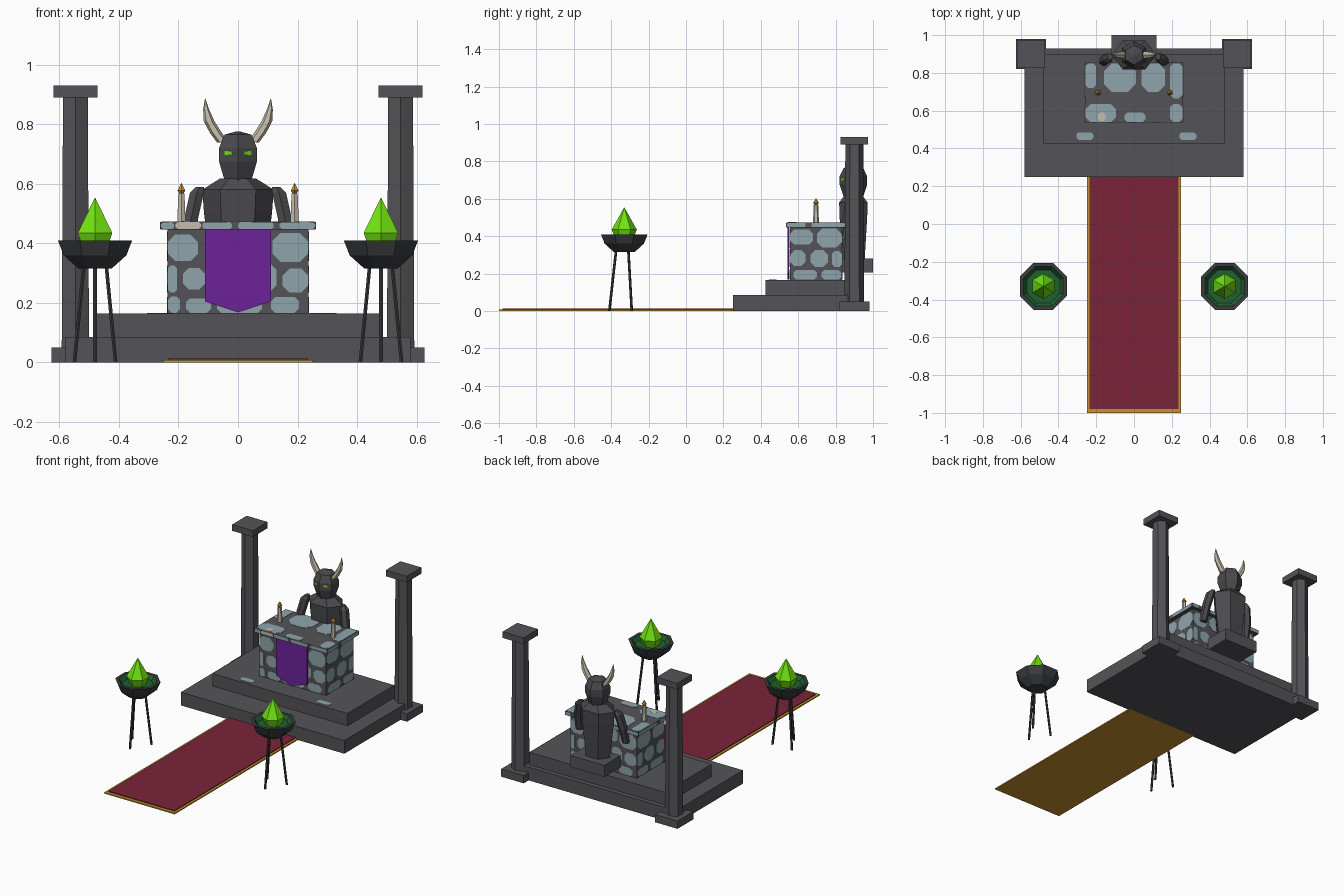
import bpy, bmesh, math
from mathutils import Vector

if "Cube" in bpy.data.objects:
    bpy.data.objects.remove(bpy.data.objects["Cube"])


def mat(name, r, g, b):
    m = bpy.data.materials.new(name)
    lin = [((c / 255 + 0.055) / 1.055) ** 2.4 if c > 10 else c / 255 / 12.92 for c in (r, g, b)]
    m.diffuse_color = (*lin, 1)
    m.use_nodes = True
    m.node_tree.nodes["Principled BSDF"].inputs["Base Color"].default_value = m.diffuse_color
    return m


STONE = mat("dark_stone", 84, 84, 88)
LIGHT = mat("pale_blue_stone", 143, 165, 172)
PURPLE = mat("purple_cloth", 108, 35, 152)
GREEN = mat("glowing_green", 112, 226, 16)
DEEP = mat("deep_green", 32, 96, 46)
RED = mat("crimson_carpet", 122, 36, 56)
GOLD = mat("gold", 198, 148, 46)
ARMOUR = mat("dark_armour", 74, 74, 78)
IRON = mat("iron", 58, 60, 63)
IVORY = mat("ivory", 198, 190, 172)


def finish(name, bm, *mats):
    bmesh.ops.recalc_face_normals(bm, faces=bm.faces)
    me = bpy.data.meshes.new(name)
    bm.to_mesh(me)
    bm.free()
    for m in mats:
        me.materials.append(m)
    ob = bpy.data.objects.new(name, me)
    bpy.context.collection.objects.link(ob)
    return ob


def box(name, m, x0, x1, y0, y1, z0, z1):
    bm = bmesh.new()
    bmesh.ops.create_cube(bm, size=1)
    for v in bm.verts:
        v.co = ((x0 + x1) / 2 + v.co.x * (x1 - x0), (y0 + y1) / 2 + v.co.y * (y1 - y0),
                (z0 + z1) / 2 + v.co.z * (z1 - z0))
    return finish(name, bm, m)


def loft(name, m, rings, n=6, phase=90):
    """Skin horizontal n-gon rings given as (x, y, z, rx, ry)."""
    bm = bmesh.new()
    loops = []
    for x, y, z, rx, ry in rings:
        a = [math.radians(phase) + math.tau * i / n for i in range(n)]
        loops.append([bm.verts.new((x + rx * math.cos(t), y + ry * math.sin(t), z)) for t in a])
    for lo, hi in zip(loops, loops[1:]):
        for i in range(n):
            j = (i + 1) % n
            bm.faces.new((lo[i], lo[j], hi[j], hi[i]))
    bm.faces.new(loops[0])
    bm.faces.new(loops[-1])
    return finish(name, bm, m)


def plate(bm, pts, origin, u, v, depth):
    """Thin slab from a 2D outline on the plane origin + u, v."""
    o, u, v = Vector(origin), Vector(u), Vector(v)
    n = u.cross(v) * depth
    lo = [bm.verts.new(o + u * a + v * b) for a, b in pts]
    hi = [bm.verts.new(p.co + n) for p in lo]
    bm.faces.new(lo)
    bm.faces.new(hi)
    for i in range(len(pts)):
        j = (i + 1) % len(pts)
        bm.faces.new((lo[i], lo[j], hi[j], hi[i]))


def cobble(bm, a0, a1, b0, b1, origin, u, v):
    c = 0.28 * min(a1 - a0, b1 - b0)
    pts = [(a0 + c, b0), (a1 - c, b0), (a1, b0 + c), (a1, b1 - c),
           (a1 - c, b1), (a0 + c, b1), (a0, b1 - c), (a0, b0 + c)]
    plate(bm, pts, origin, u, v, 0.002)


# Carpet with gold border
box("carpet_border", GOLD, -0.25, 0.25, -1, 0.26, 0, 0.008)
box("carpet", RED, -0.235, 0.235, -0.98, 0.26, 0.004, 0.013)

# Stepped dais
box("dais_lower_step", STONE, -0.58, 0.58, 0.25, 0.93, 0, 0.085)
box("dais_upper_step", STONE, -0.48, 0.48, 0.425, 0.9, 0.08, 0.165)

# Altar
box("altar_body", STONE, -0.236, 0.236, 0.555, 0.835, 0.16, 0.45)
box("altar_slab", STONE, -0.26, 0.26, 0.537, 0.855, 0.447, 0.472)

# Pale cobbles on the altar: front/back, sides, top, slab edges
X, Y, Z = Vector((1, 0, 0)), Vector((0, 1, 0)), Vector((0, 0, 1))
bm = bmesh.new()
front = [(-.235, -.135, .34, .43), (-.235, -.205, .235, .325), (-.185, -.11, .245, .318),
         (-.235, -.195, .167, .222), (-.175, -.09, .167, .215), (-.11, .02, .35, .44),
         (-.08, .04, .235, .325), (.04, .1, .36, .44), (.06, .13, .24, .33), (-.07, .08, .167, .215),
         (.115, .235, .338, .435), (.15, .235, .235, .315), (.11, .205, .167, .22)]
for f in front:
    cobble(bm, *f, (0, 0.555, 0), X, Z)
    cobble(bm, *f, (0, 0.835, 0), -X, Z)
side = [(.557, .68, .355, .435), (.70, .833, .34, .44), (.557, .64, .24, .325),
        (.665, .76, .235, .325), (.78, .833, .235, .32), (.575, .7, .167, .22), (.725, .83, .167, .218)]
for a0, a1, b0, b1 in side:
    cobble(bm, a0, a1, b0, b1, (0.236, 0, 0), Y, Z)
    cobble(bm, -a1, -a0, b0, b1, (-0.236, 0, 0), -Y, Z)
for f in [(-.257, -.2, .72, .85), (-.16, .01, .7, .85), (.04, .165, .7, .85), (.19, .257, .665, .85),
          (-.257, -.095, .54, .635), (-.05, .06, .54, .59), (.19, .257, .54, .635)]:
    cobble(bm, *f, (0, 0, 0.472), X, Y)
for a0, a1 in [(-.258, -.215), (-.12, -.02), (.0, .12), (.14, .258)]:
    cobble(bm, a0, a1, .448, .471, (0, 0.537, 0), X, Z)
    cobble(bm, a0, a1, .448, .471, (0, 0.855, 0), -X, Z)
for a0, a1 in [(.54, .64), (.67, .85)]:
    cobble(bm, a0, a1, .448, .471, (0.26, 0, 0), Y, Z)
    cobble(bm, -a1, -a0, .448, .471, (-0.26, 0, 0), -Y, Z)
for x in (-.26, .285):
    cobble(bm, x - .045, x + .045, .445, .485, (0, 0, 0.165), X, Y)
finish("altar_cobbles", bm, LIGHT)

# Wax spill on the slab corner
bm = bmesh.new()
cobble(bm, -.19, -.15, .545, .59, (0, 0, 0.473), X, Y)
cobble(bm, -.21, -.125, .449, .471, (0, 0.537, 0), X, Z)
finish("wax_spill", bm, IVORY)

# Pointed banner
bm = bmesh.new()
plate(bm, [(-.11, .447), (-.11, .205), (0, .168), (.11, .205), (.11, .447)], (0, 0.552, 0), X, Z, 0.008)
finish("banner", bm, PURPLE)

# Bench and seated figure
box("bench", STONE, -0.12, 0.12, 0.80, 1.0, 0.205, 0.28)
CY = 0.895
loft("torso", ARMOUR, [(0, CY, .28, .085, .07), (0, CY, .5, .114, .085), (0, CY, .58, .12, .088),
                       (0, CY, .618, .06, .055)], 6, 0)
loft("head", ARMOUR, [(0, CY, .605, .05, .05), (0, CY, .675, .0735, .0735), (0, CY, .72, .0735, .0735),
                      (0, CY, .765, .052, .052), (0, CY, .775, .01, .01)])
eyes = bmesh.new()
for s, side_name in ((-1, "left"), (1, "right")):
    # Eye plates lying on the two front faces of the head
    n, t = Vector((s * .5, -.866, 0)), Vector((.866, s * .5, 0))
    pts = [(s * -.018, .698), (s * .013, .697), (s * .013, .711), (s * -.012, .708)]
    plate(eyes, pts, Vector((0, CY, 0)) + n * 0.0635, t, Z, 0.003)
    loft(side_name + "_horn", IVORY, [(s * .05, CY, .738, .02, .022), (s * .075, CY, .772, .02, .02),
                                      (s * .097, CY, .81, .018, .017), (s * .107, CY, .85, .01, .01),
                                      (s * .11, CY, .886, .001, .001)], 6, 0)
    loft(side_name + "_arm", ARMOUR, [(s * .165, .845, .38, .022, .022), (s * .158, .865, .48, .027, .028),
                                      (s * .138, .88, .57, .027, .03), (s * .128, .885, .59, .015, .018)])

    # Candle and flame
    x = s * 0.19
    loft(side_name + "_candle", IVORY, [(x, .695, .472, .016, .016), (x, .695, .567, .012, .012)])
    loft(side_name + "_flame", GOLD, [(x, .695, .565, .006, .006), (x, .695, .577, .015, .015),
                                      (x, .695, .602, .001, .001)])

    # Pillar
    x, y = s * 0.546, 0.9
    box(side_name + "_pillar_base", STONE, x - .08, x + .08, y - .08, y + .08, 0, .05)
    loft(side_name + "_pillar_shaft", STONE, [(x, y, .05, .053, .053), (x, y, .895, .048, .048)])
    box(side_name + "_pillar_cap", STONE, x - .074, x + .074, y - .074, y + .074, .89, .93)

    # Brazier: octagonal bowl with a deep green inside, gem flame, three legs
    x, y = s * 0.48, -0.33
    bowl = loft(side_name + "_bowl", IRON, [(x, y, z, r, r) for r, z in
                ((.06, .315), (.114, .36), (.135, .41), (.114, .41), (.095, .385))], 8, 22.5)
    bowl.data.materials.append(DEEP)
    for p in bowl.data.polygons:
        vs = [bowl.data.vertices[i].co for i in p.vertices]
        if all(v.z > .37 and math.hypot(v.x - x, v.y - y) < .12 for v in vs):
            p.material_index = 1
    loft(side_name + "_gem", GREEN, [(x, y, .38, .045, .045), (x, y, .435, .067, .067),
                                     (x, y, .553, .001, .001)])
    for k, a in enumerate((-90, 30, 150)):
        c, d = math.cos(math.radians(a)), math.sin(math.radians(a))
        loft(f"{side_name}_brazier_leg_{k + 1}", IRON,
             [(x + .08 * c, y + .08 * d, 0, .007, .007), (x + .043 * c, y + .043 * d, .33, .007, .007)])
finish("eyes", eyes, GREEN)
